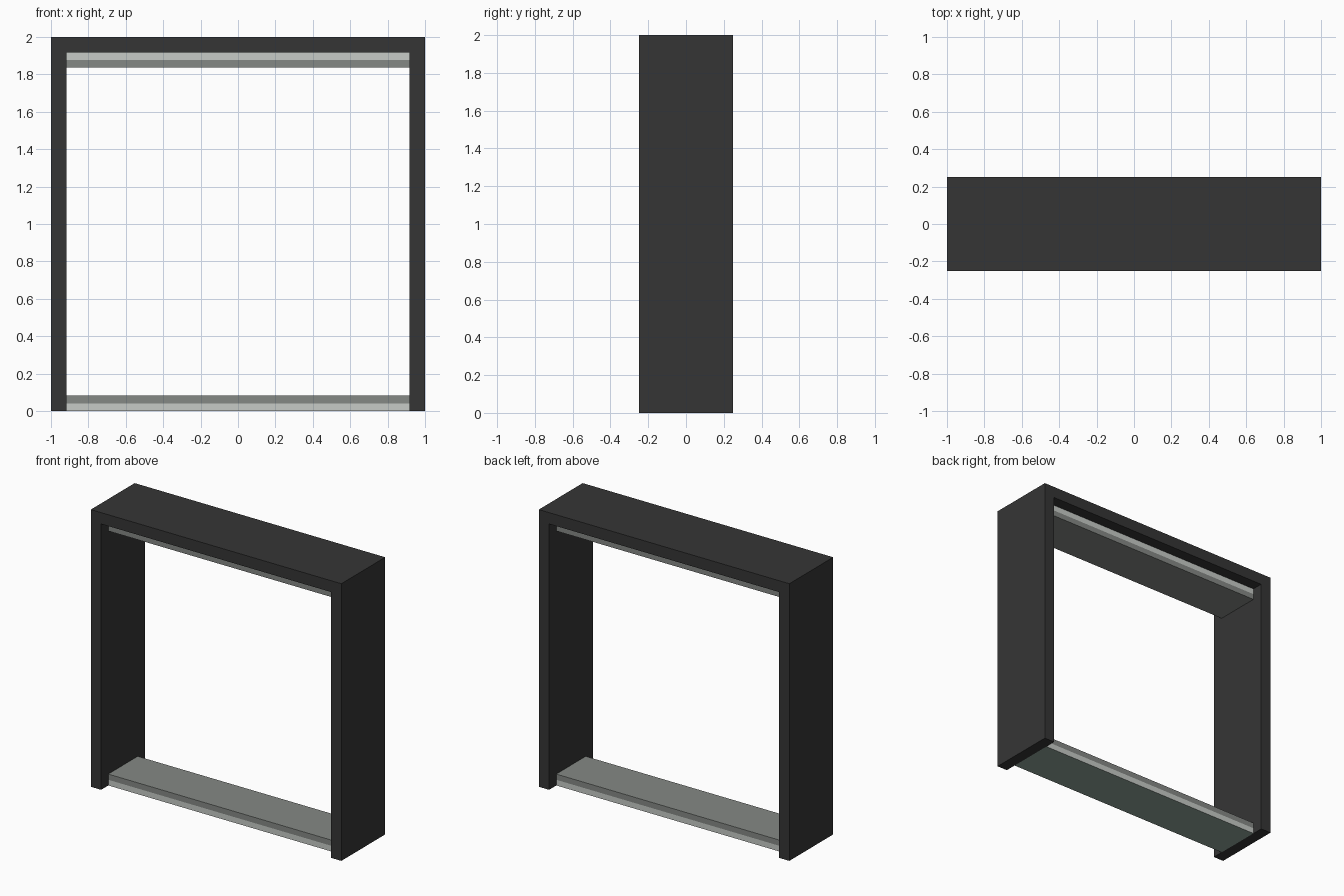
import bpy, bmesh

if "Cube" in bpy.data.objects:
    bpy.data.objects.remove(bpy.data.objects["Cube"])

T = 0.082          # frame wall thickness
HALF_D = 0.25      # half depth of the frame
RAIL_D = 0.168     # half depth of the inset rails


def material(name, rgb):
    m = bpy.data.materials.new(name)
    m.diffuse_color = (*rgb, 1)
    m.use_nodes = True
    m.node_tree.nodes["Principled BSDF"].inputs["Base Color"].default_value = m.diffuse_color
    return m


charcoal = material("charcoal", (0.036, 0.036, 0.036))
grey = material("mid grey", (0.235, 0.25, 0.235))
light = material("light grey", (0.57, 0.60, 0.57))
green = material("grey green", (0.28, 0.38, 0.33))


def extrude_profile(name, points, half_depth, mats):
    """Extrude an x-z outline symmetrically along y."""
    bm = bmesh.new()
    face = bm.faces.new([bm.verts.new((x, -half_depth, z)) for x, z in points])
    out = bmesh.ops.extrude_face_region(bm, geom=[face])
    moved = [v for v in out["geom"] if isinstance(v, bmesh.types.BMVert)]
    bmesh.ops.translate(bm, verts=moved, vec=(0, 2 * half_depth, 0))
    bmesh.ops.recalc_face_normals(bm, faces=bm.faces)
    mesh = bpy.data.meshes.new(name)
    bm.to_mesh(mesh)
    bm.free()
    for m in mats:
        mesh.materials.append(m)
    obj = bpy.data.objects.new(name, mesh)
    bpy.context.collection.objects.link(obj)
    return obj


def slab(name, z0, z1, mats):
    x = 1 - T
    return extrude_profile(name, [(-x, z0), (x, z0), (x, z1), (-x, z1)], RAIL_D, mats)


# Outer frame: two posts and a lintel, open at the bottom
i = 1 - T
extrude_profile("outer_frame",
                [(-1, 0), (-i, 0), (-i, 2 - T), (i, 2 - T),
                 (i, 0), (1, 0), (1, 2), (-1, 2)], HALF_D, [charcoal])

# Bottom rail: light base with a green underside, grey cap
base = slab("bottom_rail_base", 0, T / 2, [light, green])
for p in base.data.polygons:
    p.material_index = 1 if p.normal.z < -0.5 else 0
slab("bottom_rail_cap", T / 2, T, [grey])

# Top rail: light strip under the lintel, grey cap facing down
slab("top_rail_base", 2 - 1.5 * T, 2 - T, [light])
slab("top_rail_cap", 2 - 2 * T, 2 - 1.5 * T, [grey])
